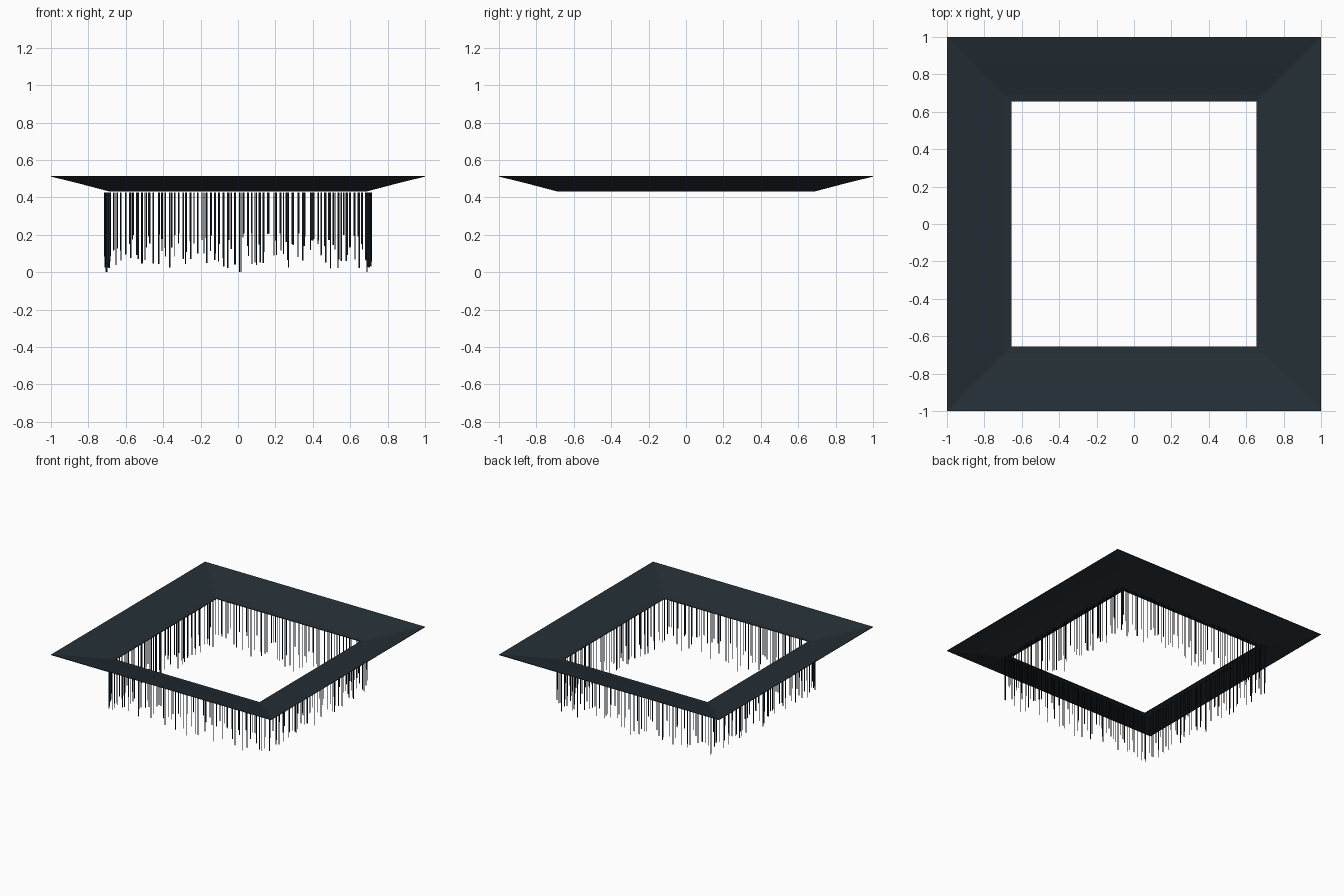
import bpy, bmesh, random

if "Cube" in bpy.data.objects:
    bpy.data.objects.remove(bpy.data.objects["Cube"])

random.seed(7)


def material(name, color):
    m = bpy.data.materials.new(name)
    m.diffuse_color = color
    m.use_nodes = True
    m.node_tree.nodes["Principled BSDF"].inputs["Base Color"].default_value = m.diffuse_color
    return m


def finish(bm, name, mat):
    me = bpy.data.meshes.new(name)
    bm.to_mesh(me)
    bm.free()
    ob = bpy.data.objects.new(name, me)
    me.materials.append(mat)
    bpy.context.collection.objects.link(ob)
    return ob


frame_mat = material("dark_slate", (0.018, 0.028, 0.036, 1))
strand_mat = material("near_black", (0.008, 0.012, 0.016, 1))

# Sloping square canopy: closed thin profile (half width, height) swept round four corners
profile = [(1.0, 0.515), (0.85, 0.482), (0.69, 0.441), (0.655, 0.436),
           (0.655, 0.431), (0.69, 0.432), (0.85, 0.474), (1.0, 0.511)]
bm = bmesh.new()
corners = [(-1, -1), (1, -1), (1, 1), (-1, 1)]
rings = [[bm.verts.new((sx * r, sy * r, z)) for sx, sy in corners] for r, z in profile]
for i, a in enumerate(rings):
    b = rings[(i + 1) % len(rings)]
    for k in range(4):
        n = (k + 1) % 4
        bm.faces.new((a[k], a[n], b[n], b[k]))
bmesh.ops.recalc_face_normals(bm, faces=bm.faces)
finish(bm, "canopy_frame", frame_mat)


# Hanging fringe: flat strands that all face front and back
def fringe(name, along_x, side, count=64):
    bm = bmesh.new()
    for i in range(count):
        t = -0.70 + 1.40 * (i + 0.5 + random.uniform(-0.35, 0.35)) / count
        off = side * (0.697 + random.uniform(-0.015, 0.015))
        x, y = (t, off) if along_x else (off, t)
        w = random.uniform(0.0025, 0.0045)
        low = random.uniform(0.02, 0.21)
        if i == count // 2:
            low = 0.0
        bm.faces.new([bm.verts.new(p) for p in (
            (x - w, y, low), (x + w, y, low), (x + w, y, 0.427), (x - w, y, 0.427))])
    finish(bm, name, strand_mat)


for name, along_x, side in (("front_fringe", True, -1), ("back_fringe", True, 1),
                            ("left_fringe", False, -1), ("right_fringe", False, 1)):
    fringe(name, along_x, side)
